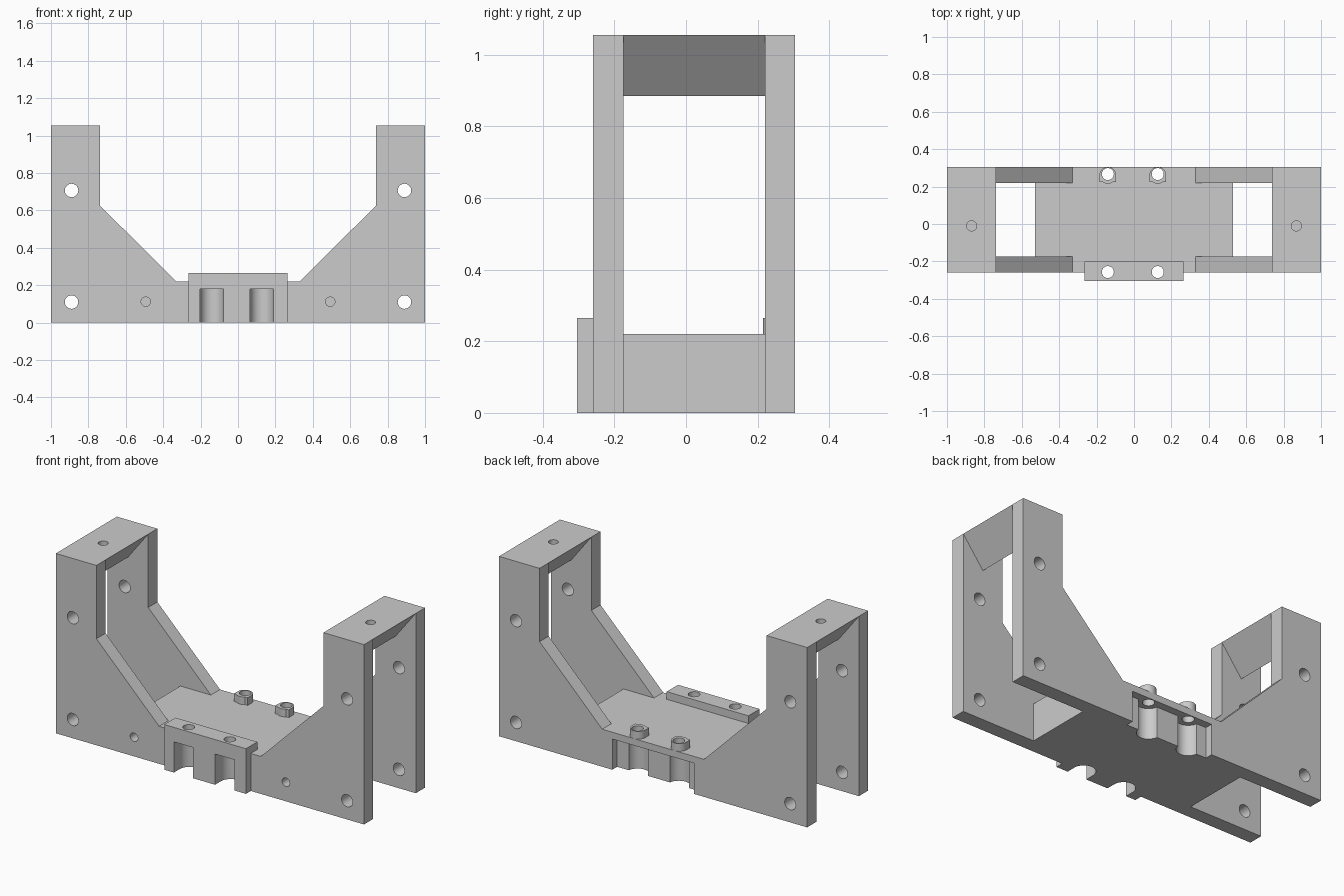
import bpy, bmesh, math
from mathutils import Matrix, Vector

old = bpy.data.objects.get("Cube")
if old:
    bpy.data.objects.remove(old, do_unlink=True)

grey = bpy.data.materials.new("plain grey")
grey.use_nodes = True
grey.diffuse_color = (0.6, 0.6, 0.6, 1)
grey.node_tree.nodes["Principled BSDF"].inputs["Base Color"].default_value = (0.6, 0.6, 0.6, 1)

FRONT, FRONT_IN, BACK_IN, BACK = -0.26, -0.175, 0.22, 0.305
TOP, DECK, LIP, POCKET = 1.055, 0.22, 0.265, 0.18
PEG_X = (-0.14, 0.127)


def finish(name, bm):
    bmesh.ops.recalc_face_normals(bm, faces=bm.faces)
    mesh = bpy.data.meshes.new(name)
    bm.to_mesh(mesh)
    bm.free()
    mesh.materials.append(grey)
    ob = bpy.data.objects.new(name, mesh)
    bpy.context.collection.objects.link(ob)
    return ob


def prism(name, profile, y0, y1):
    """Extrude an (x, z) outline along y."""
    bm = bmesh.new()
    face = bm.faces.new([bm.verts.new((x, y0, z)) for x, z in profile])
    new = bmesh.ops.extrude_face_region(bm, geom=[face])["geom"]
    moved = [g for g in new if isinstance(g, bmesh.types.BMVert)]
    bmesh.ops.translate(bm, vec=(0, y1 - y0, 0), verts=moved)
    return finish(name, bm)


def box(name, x0, x1, y0, y1, z0, z1):
    return prism(name, [(x0, z0), (x1, z0), (x1, z1), (x0, z1)], y0, y1)


def rod(name, start, end, r):
    """Cylinder between two points."""
    a, b = Vector(start), Vector(end)
    turn = Vector((0, 0, 1)).rotation_difference(b - a).to_matrix().to_4x4()
    bm = bmesh.new()
    bmesh.ops.create_cone(bm, cap_ends=True, segments=32, radius1=r, radius2=r,
                          depth=(b - a).length,
                          matrix=Matrix.Translation((a + b) / 2) @ turn)
    return finish(name, bm)


def combine(target, tool, operation):
    mod = target.modifiers.new(operation, "BOOLEAN")
    mod.operation, mod.solver, mod.object = operation, "EXACT", tool
    bpy.context.view_layer.objects.active = target
    bpy.ops.object.modifier_apply(modifier=mod.name)
    bpy.data.objects.remove(tool, do_unlink=True)


# U-shaped side plates
half = [(1, 0), (1, TOP), (0.737, TOP), (0.737, 0.625), (0.33, DECK)]
outline = half + [(-x, z) for x, z in reversed(half)]
frame = prism("bracket_frame", outline, FRONT, FRONT_IN)
parts = [prism("back_plate", outline, BACK_IN, BACK)]

# Deck, and V-bottomed bridges across the post tops
parts.append(box("deck", -0.528, 0.528, FRONT_IN, BACK_IN, 0, DECK))
for s in (-1, 1):
    parts.append(prism("bridge", [(s, TOP), (s * 0.737, TOP), (s * 0.868, 0.885)],
                       FRONT_IN, BACK_IN))

# Front mating block
parts.append(box("mating_block", -LIP, LIP, -0.305, -0.2, 0, LIP))
for part in parts:
    combine(frame, part, "UNION")

# Back recess that takes a neighbour's block
cuts = [box("recess", -LIP, LIP, 0.26, 0.4, -0.1, POCKET)]

# Bosses, pockets and pin holes
for x in PEG_X:
    boss = rod("boss", (x, 0.26, 0.2), (x, 0.26, LIP), 0.045)
    combine(boss, box("boss_foot", x - 0.045, x + 0.045, 0.225, 0.26, 0.2, LIP), "UNION")
    combine(frame, boss, "UNION")
    cuts += [rod("front_pocket", (x, -0.25, -0.1), (x, -0.25, POCKET), 0.0625),
             box("pocket_mouth", x - 0.0625, x + 0.0625, -0.4, -0.25, -0.1, POCKET),
             rod("back_pocket", (x, 0.267, -0.1), (x, 0.267, POCKET), 0.0625),
             rod("front_pin_hole", (x, -0.257, 0.1), (x, -0.257, 0.4), 0.032),
             rod("back_pin_hole", (x, 0.267, 0.1), (x, 0.267, 0.4), 0.032)]

# Screw holes: through the posts, blind in the front and in the bridges
for s in (-1, 1):
    for z in (0.11, 0.707):
        cuts.append(rod("post_hole", (s * 0.89, -0.5, z), (s * 0.89, 0.5, z), 0.036))
    cuts += [rod("front_screw_hole", (s * 0.493, -0.5, 0.112), (s * 0.493, -0.14, 0.112), 0.025),
             rod("bridge_screw_hole", (s * 0.868, -0.01, 0.95), (s * 0.868, -0.01, 1.2), 0.027)]
for cut in cuts:
    combine(frame, cut, "DIFFERENCE")

# Smooth round walls, crisp corners
bpy.ops.object.select_all(action="DESELECT")
frame.select_set(True)
bpy.context.view_layer.objects.active = frame
bpy.ops.object.shade_smooth_by_angle(angle=math.radians(30))
